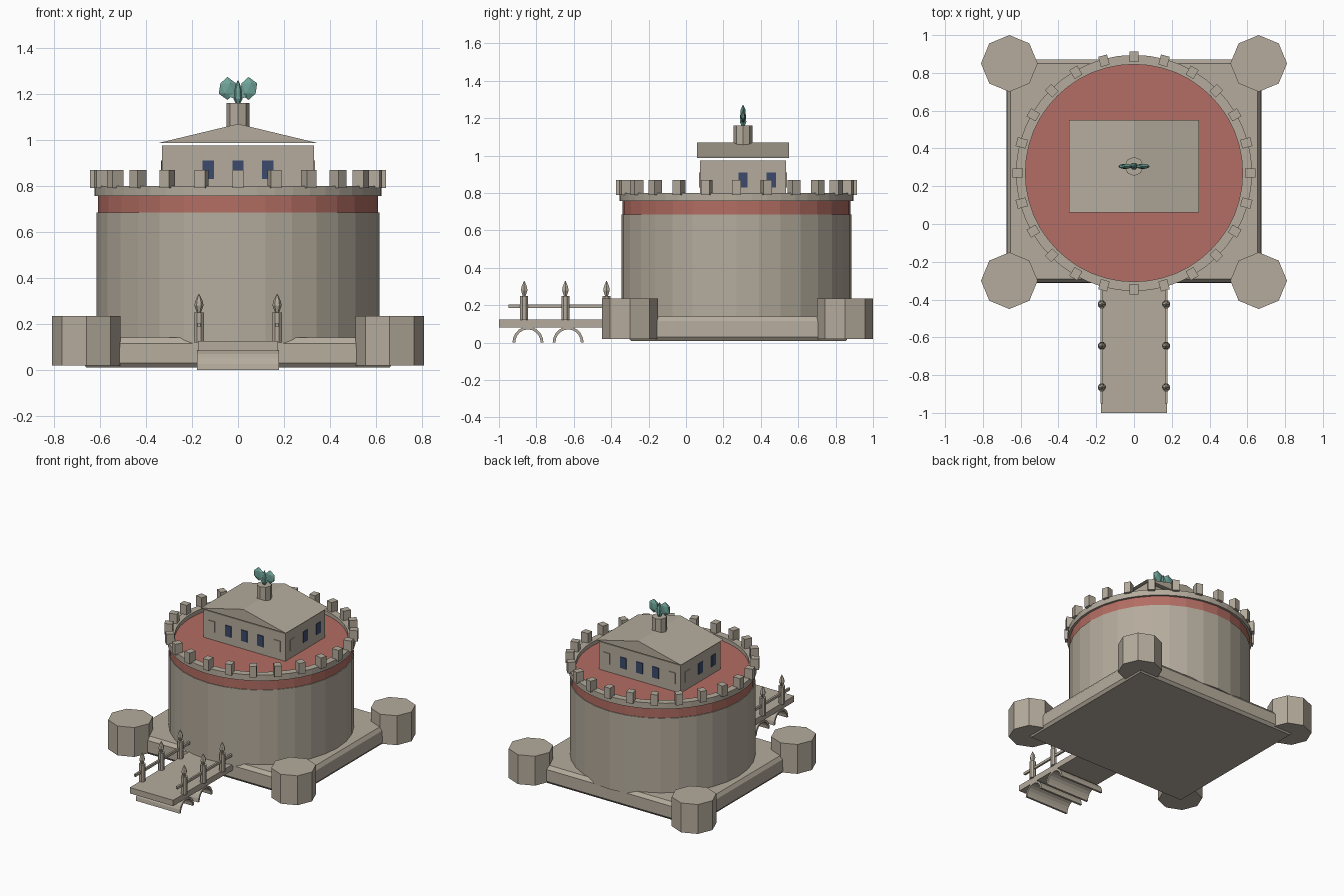
import bpy, bmesh, math
from mathutils import Matrix, Vector

if "Cube" in bpy.data.objects:
    bpy.data.objects.remove(bpy.data.objects["Cube"])


def mat(name, r, g, b):
    m = bpy.data.materials.new(name)
    m.diffuse_color = (r, g, b, 1)
    m.use_nodes = True
    m.node_tree.nodes["Principled BSDF"].inputs["Base Color"].default_value = m.diffuse_color
    return m


STONE = mat("warm stone", 0.46, 0.41, 0.335)
RED = mat("brick red", 0.45, 0.155, 0.125)
NAVY = mat("window navy", 0.045, 0.07, 0.15)
TEAL = mat("verdigris", 0.16, 0.37, 0.32)
CY = 0.27   # centre of the round keep along y
HY = 0.305  # centre of the roof house along y


def finish(bm, name, material):
    bmesh.ops.recalc_face_normals(bm, faces=bm.faces)
    me = bpy.data.meshes.new(name)
    bm.to_mesh(me)
    bm.free()
    me.materials.append(material)
    ob = bpy.data.objects.new(name, me)
    bpy.context.collection.objects.link(ob)
    return ob


def box(name, lo, hi, material, turn=0.0, pivot=(0, 0, 0)):
    bm = bmesh.new()
    bmesh.ops.create_cube(bm, size=1)
    lo, hi = Vector(lo), Vector(hi)
    for v in bm.verts:
        v.co = Vector([(lo[i] + hi[i]) / 2 + v.co[i] * (hi[i] - lo[i]) for i in range(3)])
    if turn:
        bmesh.ops.rotate(bm, verts=bm.verts, cent=pivot, matrix=Matrix.Rotation(turn, 3, 'Z'))
    return finish(bm, name, material)


def lathe(name, profile, n, centre, material, closed=False, offset=0.0):
    """Revolve (radius, z) points about a vertical axis with n flat sides."""
    bm = bmesh.new()
    rings = []
    for r, z in profile:
        rings.append([bm.verts.new((centre[0] + r * math.cos(2 * math.pi * i / n + offset),
                                    centre[1] + r * math.sin(2 * math.pi * i / n + offset), z))
                      for i in range(n)])
    pairs = list(zip(rings, rings[1:]))
    if closed:
        pairs.append((rings[-1], rings[0]))
    else:
        bm.faces.new(rings[0])
        bm.faces.new(rings[-1])
    for a, b in pairs:
        for i in range(n):
            j = (i + 1) % n
            bm.faces.new((a[i], a[j], b[j], b[i]))
    return finish(bm, name, material)


def prism(name, points, axis, start, end, material):
    """Extrude a (u, z) outline along x or y."""
    bm = bmesh.new()

    def co(p, t):
        return (t, p[0], p[1]) if axis == 'x' else (p[0], t, p[1])
    a = [bm.verts.new(co(p, start)) for p in points]
    b = [bm.verts.new(co(p, end)) for p in points]
    bm.faces.new(a)
    bm.faces.new(b)
    n = len(points)
    for i in range(n):
        bm.faces.new((a[i], a[(i + 1) % n], b[(i + 1) % n], b[i]))
    return finish(bm, name, material)


# Square base with a chamfered top edge
bm = bmesh.new()
rings = []
for hx, hy, z in [(0.66, 0.575, 0.01), (0.675, 0.592, 0.03), (0.672, 0.59, 0.115), (0.655, 0.57, 0.14)]:
    rings.append([bm.verts.new((sx * hx, 0.28 + sy * hy, z))
                  for sx, sy in ((-1, -1), (1, -1), (1, 1), (-1, 1))])
bm.faces.new(rings[0])
bm.faces.new(rings[-1])
for a, b in zip(rings, rings[1:]):
    for i in range(4):
        bm.faces.new((a[i], a[(i + 1) % 4], b[(i + 1) % 4], b[i]))
finish(bm, "base_platform", STONE)

# Octagonal corner bastions
for x in (-0.66, 0.66):
    for y in (-0.30, 0.85):
        lathe("corner_bastion", [(0.15, 0.02), (0.15, 0.235)], 8, (x, y), STONE)

# Round keep, red band with floor, parapet ring
lathe("keep_drum", [(0.615, 0.115), (0.615, 0.685)], 32, (0, CY), STONE)
lathe("red_band_and_floor", [(0.61, 0.685), (0.61, 0.76), (0.60, 0.772)], 32, (0, CY), RED)
lathe("parapet_ring", [(0.575, 0.757), (0.625, 0.757), (0.625, 0.80), (0.575, 0.80)],
      48, (0, CY), STONE, closed=True)

# Merlons around the parapet
for i in range(24):
    box("merlon", (0.588, CY - 0.024, 0.79), (0.643, CY + 0.024, 0.87), STONE,
        turn=i * math.pi / 12, pivot=(0, CY, 0))

# House on the roof
box("roof_house", (-0.33, HY - 0.23, 0.765), (0.33, HY + 0.23, 0.975), STONE)
prism("house_roof", [(-0.345, 0.987), (0.345, 0.987), (0, 1.07)], 'y', HY - 0.245, HY + 0.245, STONE)

# Windows and blind panels, repeated on opposite walls by half turns
for turn in (0, math.pi):
    for x in (-0.265, -0.13, 0, 0.13, 0.265):
        blind = abs(x) > 0.2
        box("blind_panel" if blind else "window", (x - 0.025, HY - 0.236, 0.83),
            (x + 0.025, HY - 0.226, 0.91), STONE if blind else NAVY, turn, (0, HY, 0))
    for y in (-0.152, 0, 0.15):
        blind = y < -0.1
        box("blind_panel" if blind else "window", (0.326, HY + y - 0.025, 0.83),
            (0.335, HY + y + 0.025, 0.91), STONE if blind else NAVY, turn, (0, HY, 0))

# Finial: pedestal, slim body and two flattened lobes
lathe("finial_pedestal", [(0.05, 1.04), (0.05, 1.16)], 8, (0, HY), STONE)
lathe("finial_body", [(0.008, 1.155), (0.02, 1.18), (0.018, 1.215), (0.003, 1.258)], 6, (0, HY), TEAL)
for s in (-1, 1):
    bm = bmesh.new()
    bmesh.ops.create_icosphere(bm, subdivisions=1, radius=1)
    for v in bm.verts:
        v.co = Vector((s * 0.046 + v.co.x * 0.042, HY + v.co.y * 0.015, 1.224 + v.co.z * 0.05))
    finish(bm, "finial_lobe", TEAL)
    prism("finial_stem", [(s * 0.005, 1.175), (s * 0.04, 1.19), (s * 0.02, 1.215)], 'y',
          HY - 0.008, HY + 0.008, TEAL)

# Bridge deck and two thin vaults beneath
box("bridge_deck", (-0.175, -1.0, 0.082), (0.175, -0.30, 0.125), STONE)
for y in (-0.845, -0.63):
    arc = [math.pi * k / 10 for k in range(11)]
    outline = [(y + 0.083 * math.cos(t), 0.086 * math.sin(t)) for t in arc]
    outline += [(y + 0.068 * math.cos(t), 0.071 * math.sin(t)) for t in reversed(arc)]
    prism("bridge_vault", outline, 'x', -0.178, 0.178, STONE)

# Bridge rails, posts and flame-shaped tops
for s in (-1, 1):
    x = s * 0.17
    box("bridge_rail", (x - 0.007, -0.95, 0.186), (x + 0.007, -0.32, 0.204), STONE)
    for y in (-0.865, -0.645, -0.425):
        lathe("bridge_post", [(0.023, 0.12), (0.023, 0.25)], 8, (x, y), STONE, offset=math.pi / 8)
        lathe("post_flame", [(0.009, 0.25), (0.02, 0.28), (0.016, 0.30), (0.002, 0.33)],
              6, (x, y), STONE)
